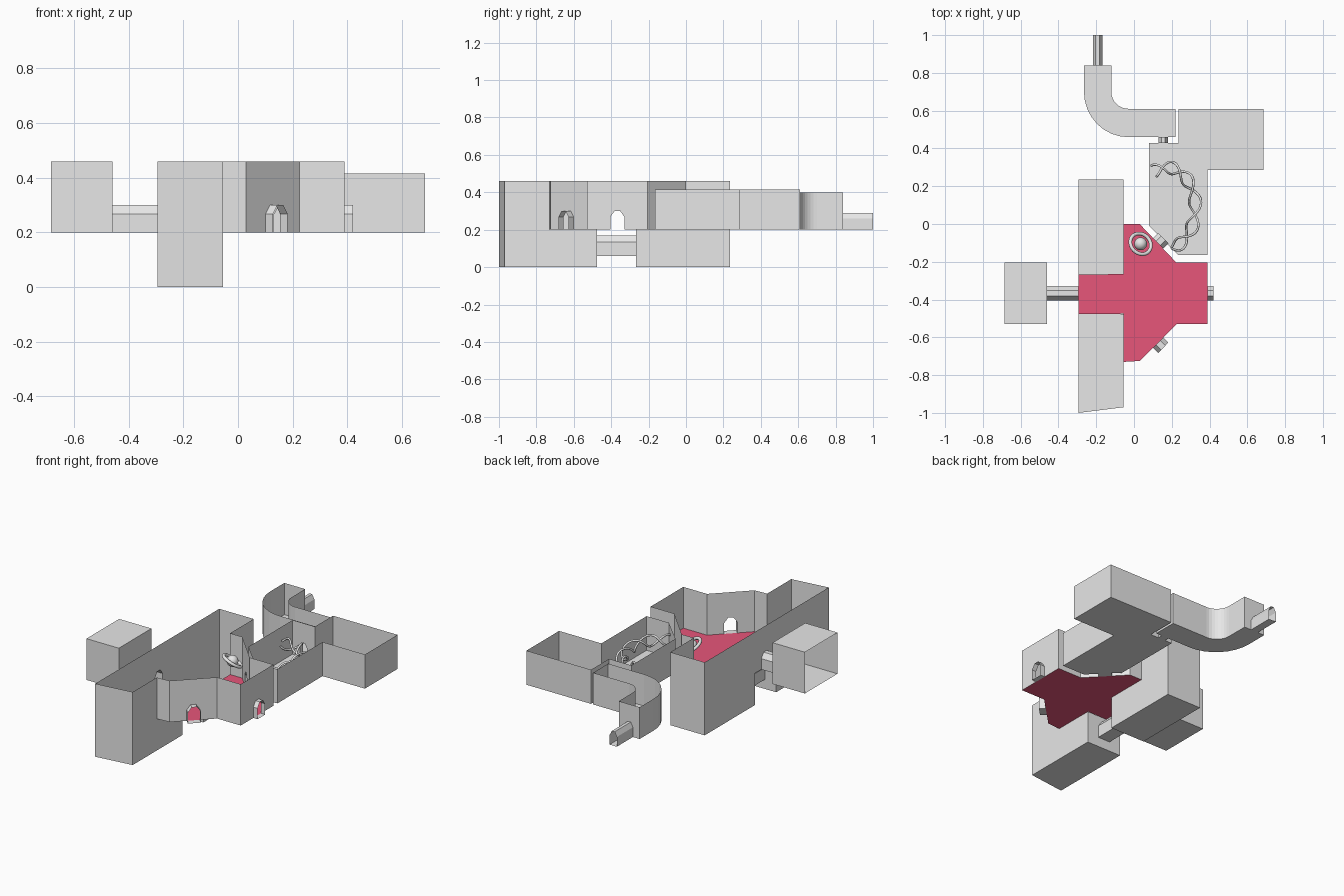
import bpy, bmesh
from math import sin, cos, pi, radians
from mathutils import Vector

cube = bpy.data.objects.get("Cube")
if cube:
    bpy.data.objects.remove(cube)


def material(name, rgb):
    m = bpy.data.materials.new(name)
    m.use_nodes = True
    m.diffuse_color = (*rgb, 1)
    m.node_tree.nodes["Principled BSDF"].inputs["Base Color"].default_value = (*rgb, 1)
    return m


GREY = material("stone grey", (0.8, 0.8, 0.8))
PINK = material("floor pink", (0.86, 0.10, 0.21))
FLOOR, TOP = 0.2, 0.46


def build(name, faces, mat=GREY):
    """Make an object from a list of polygons."""
    bm = bmesh.new()
    for f in faces:
        bm.faces.new([bm.verts.new(p) for p in f])
    bmesh.ops.remove_doubles(bm, verts=bm.verts, dist=0.0005)
    mesh = bpy.data.meshes.new(name)
    bm.to_mesh(mesh)
    bm.free()
    mesh.materials.append(mat)
    obj = bpy.data.objects.new(name, mesh)
    bpy.context.collection.objects.link(obj)
    return obj


def arch(w, h):
    """Five-sided doorway outline, from one foot over the top to the other."""
    return [(-w, 0), (-w, h * .68), (-w * .4, h), (w * .4, h), (w, h * .68), (w, 0)]


def flat(pts, z):
    return [(x, y, z) for x, y in pts]


def wall(p, q, z0, z1, door=None):
    """Upright sheet from p to q; door = (x, y, half width, height) is cut from its foot."""
    p, q = Vector(p), Vector(q)
    along = (q - p).normalized()
    foot = [p]
    outline = [(*p, z0)]
    if door:
        x, y, w, h = door
        mid = p + along * (Vector((x, y)) - p).dot(along)
        outline += [(*(mid + along * u), z0 + v) for u, v in arch(w, h)]
    return outline + [(*q, z0), (*q, z1), (*p, z1)]


def ring_walls(pts, z0, z1, doors={}, skip=()):
    n = len(pts)
    return [wall(pts[i], pts[(i + 1) % n], z0, z1, doors.get(i))
            for i in range(n) if i not in skip]


def passage(name, p, q, w=.038, h=.1, z=FLOOR):
    """Arched tube with a floor and open ends."""
    p, q = Vector(p), Vector(q)
    d = (q - p).normalized()
    side = Vector((-d.y, d.x))
    a, b = [[(*(e + side * u), z + v) for u, v in arch(w, h)] for e in (p, q)]
    n = len(a)
    return build(name, [[a[i], b[i], b[(i + 1) % n], a[(i + 1) % n]] for i in range(n)])


# Main hall: upper walls around the hall and both pits
W, E = -.295, -.055
hall = [(E, -.73), (.03, -.725), (.225, -.53), (.39, -.53), (.39, -.205), (.225, -.205),
        (.03, 0), (E, 0), (E, .235), (W, .235), (W, -1), (E, -.97)]
door = (.038, .1)
build("hall_walls", ring_walls(hall, FLOOR, TOP, {
    1: (.1275, -.6275, *door), 3: (.39, -.367, *door),
    5: (.1275, -.1025, *door), 9: (W, -.367, *door)}))
build("hall_floor", [flat(hall[:8] + [(E, -.265), (W, -.268), (W, -.477), (E, -.475)], FLOOR)], PINK)

# Pits on either side of the bridge, joined by a low tunnel
SILL = .06
for name, far_w, far_e, near in (("front_pit", -1, -.97, -.476), ("back_pit", .235, .235, -.267)):
    pts = [(W, far_w), (E, far_e), (E, near), (W, near)]
    faces = ring_walls(pts, 0, FLOOR, skip=(2,))
    faces.append(wall(pts[2], pts[3], 0, SILL))
    faces.append(wall(pts[2], pts[3], SILL, FLOOR, (-.175, near, .042, .11)))
    faces.append(flat(pts, 0))
    build(name, faces)
passage("pit_tunnel", (-.175, -.476), (-.175, -.267), .042, .11, SILL)

# Side room with a roof and an open outer side
side = [(-.685, -.53), (-.46, -.53), (-.46, -.205), (-.685, -.205)]
build("side_room", ring_walls(side, FLOOR, TOP, {1: (-.46, -.367, *door)}, skip=(3,))
      + [flat(side, FLOOR), flat(side, TOP)])
passage("side_tunnel", (-.46, -.367), (W, -.367))

# Doorways of the hall
passage("left_doorway", (.39, -.367), (.42, -.367))
passage("front_doorway", (.1275, -.6275), (.155, -.655))
passage("back_doorway", (.1275, -.1025), (.155, -.0875 + .0125))

# L-shaped room
ell = [(.08, .43), (.08, -.01), (.235, -.165), (.39, -.165), (.39, .285),
       (.685, .285), (.685, .61), (.235, .61), (.235, .43)]
small = (.025, .09)
build("l_shaped_room", ring_walls(ell, FLOOR, .415, {
    1: (.155, -.08, *door), 8: (.155, .43, *small)}) + [flat(ell, FLOOR)])
passage("corridor_link", (.155, .43), (.155, .46), *small)


# Curved corridor
def bend(rx, ry, n=8):
    return [(-.03 - rx * sin(i * pi / 2 / n), .7 - ry * cos(i * pi / 2 / n)) for i in range(n + 1)]


outer, inner = bend(.235, .24), bend(.09, .09)
path_out = [(.22, .46)] + outer + [(-.265, .84)]
path_in = [(.22, .61)] + inner + [(-.12, .84)]
loop = path_out + path_in[::-1]
last = len(path_out) - 1
floor = [flat([path_out[i], path_out[i + 1], path_in[i + 1], path_in[i]], FLOOR) for i in range(last)]
build("curved_corridor", ring_walls(loop, FLOOR, .4, {
    0: (.155, .46, *small), last: (-.193, .84, *small)}) + floor)
passage("exit_tunnel", (-.193, .84), (-.193, 1), *small)

# Floating ball with a tilted ring
SPOT = (.035, -.105, .35)
bpy.ops.mesh.primitive_uv_sphere_add(segments=24, ring_count=12, radius=.034, location=SPOT)
ball = bpy.context.object
ball.name = "ball"
bpy.ops.mesh.primitive_torus_add(major_radius=.059, minor_radius=.01, major_segments=32,
                                 minor_segments=8, location=SPOT)
hoop = bpy.context.object
hoop.name = "ball_ring"
hoop.rotation_mode = 'QUATERNION'
hoop.rotation_quaternion = Vector((0, 0, 1)).rotation_difference(Vector((.38, .38, .85)))
for o in (ball, hoop):
    o.data.materials.append(GREY)
    for p in o.data.polygons:
        p.use_smooth = True

# Twisted pair of strands sweeping around the L-shaped room
CENTRE, RX, RY = Vector((.17, .085, .33)), .155, .215


def strand(name, phase, n=72):
    curve = bpy.data.curves.new(name, 'CURVE')
    curve.dimensions = '3D'
    curve.bevel_depth = .0065
    curve.bevel_resolution = 1
    curve.use_fill_caps = True
    line = curve.splines.new('POLY')
    line.points.add(n)
    for i in range(n + 1):
        t = i / n
        a = radians(115 - 195 * t)
        out = Vector((cos(a), sin(a), 0))
        turn = phase + t * 5.5 * pi
        pos = CENTRE + Vector((RX * cos(a), RY * sin(a), 0))
        pos += (out * cos(turn) + Vector((0, 0, 1)) * sin(turn)) * .032
        line.points[i].co = (*pos, 1)
    curve.materials.append(GREY)
    bpy.context.collection.objects.link(bpy.data.objects.new(name, curve))


strand("first_strand", 0)
strand("second_strand", pi)
